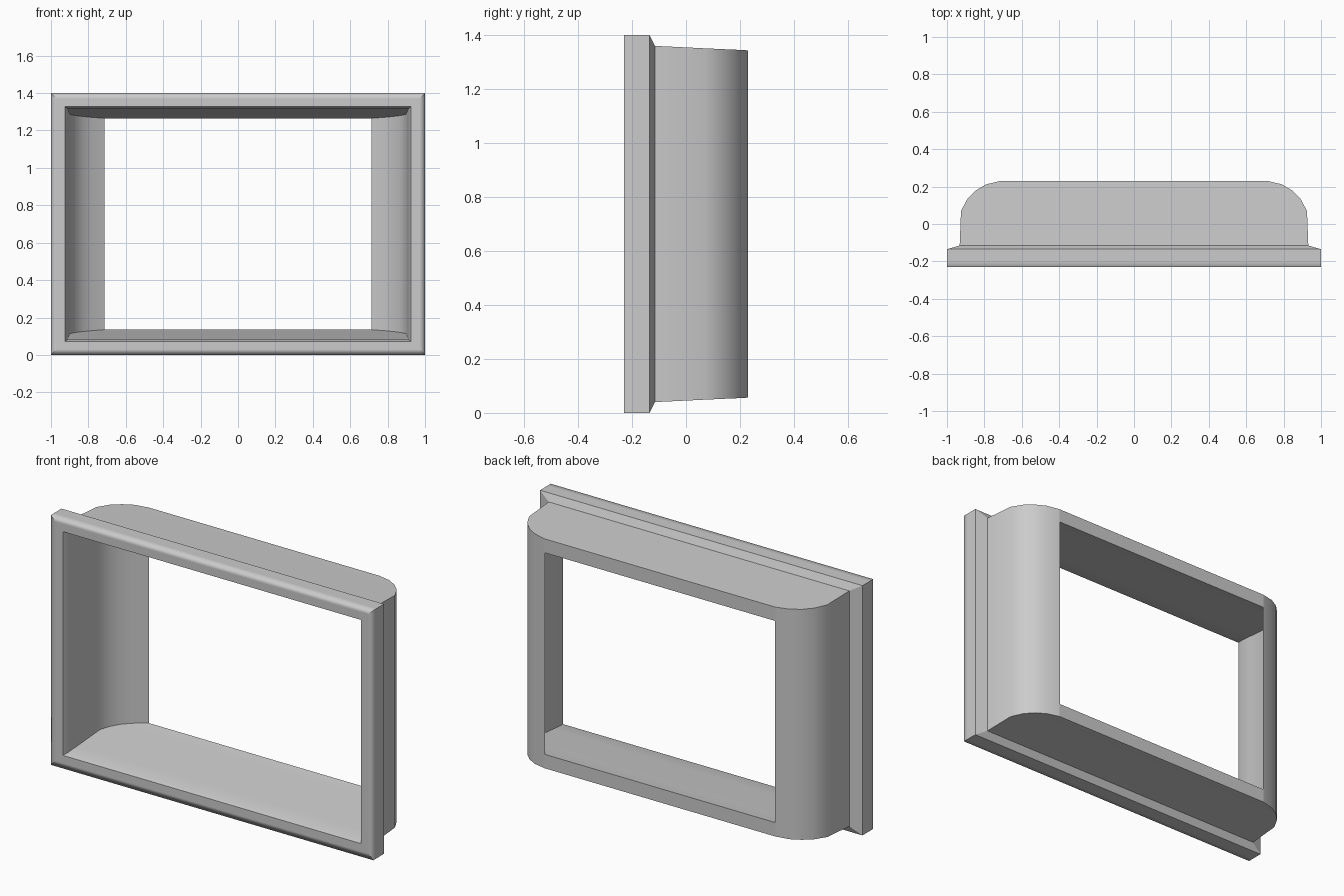
import bpy
import bmesh

cube = bpy.data.objects.get("Cube")
if cube:
    bpy.data.objects.remove(cube)

grey = bpy.data.materials.new("plain grey")
grey.use_nodes = True
colour = (0.6, 0.6, 0.6, 1)
grey.diffuse_color = colour
grey.node_tree.nodes["Principled BSDF"].inputs["Base Color"].default_value = colour

MID = 0.7  # mid height of the frame

# Rectangular sections: half width, half height, depth, crisp edge
sections = [
    # front rim, from its inner edge outwards
    (0.925, 0.627, -0.23, True),
    (0.97, 0.67, -0.23, False),
    (1.0, 0.7, -0.23, False),
    (1.0, 0.7, -0.20, False),
    (1.0, 0.7, -0.135, True),
    # outside of the rounded housing
    (0.932, 0.66, -0.115, True),
    (0.925, 0.651, 0.07, False),
    (0.89, 0.648, 0.135, False),
    (0.845, 0.646, 0.18, False),
    (0.79, 0.645, 0.212, False),
    (0.715, 0.643, 0.23, True),
    # back opening
    (0.713, 0.565, 0.23, True),
    # inside, back towards the front
    (0.78, 0.57, 0.195, False),
    (0.83, 0.575, 0.16, False),
    (0.87, 0.58, 0.115, False),
    (0.898, 0.586, 0.06, False),
    (0.91, 0.61, -0.12, False),
    (0.913, 0.618, -0.20, False),
]


def build_frame(name, rows):
    """Loft rectangular sections into one closed ring-shaped shell."""
    bm = bmesh.new()
    rings = []
    for half_w, half_h, y, _ in rows:
        rings.append([bm.verts.new((sx * half_w, y, MID + sz * half_h))
                      for sx, sz in ((-1, -1), (1, -1), (1, 1), (-1, 1))])
    for i, ring in enumerate(rings):
        nxt = rings[(i + 1) % len(rings)]
        for k in range(4):
            j = (k + 1) % 4
            face = bm.faces.new((ring[k], ring[j], nxt[j], nxt[k]))
            face.smooth = True
    # corners stay crisp, and so do the marked sections
    for i, ring in enumerate(rings):
        nxt = rings[(i + 1) % len(rings)]
        for k in range(4):
            bm.edges.get((ring[k], nxt[k])).smooth = False
            bm.edges.get((ring[k], ring[(k + 1) % 4])).smooth = not rows[i][3]
    bmesh.ops.recalc_face_normals(bm, faces=bm.faces)
    mesh = bpy.data.meshes.new(name)
    bm.to_mesh(mesh)
    bm.free()
    mesh.materials.append(grey)
    obj = bpy.data.objects.new(name, mesh)
    bpy.context.collection.objects.link(obj)
    return obj


build_frame("window_frame", sections)
